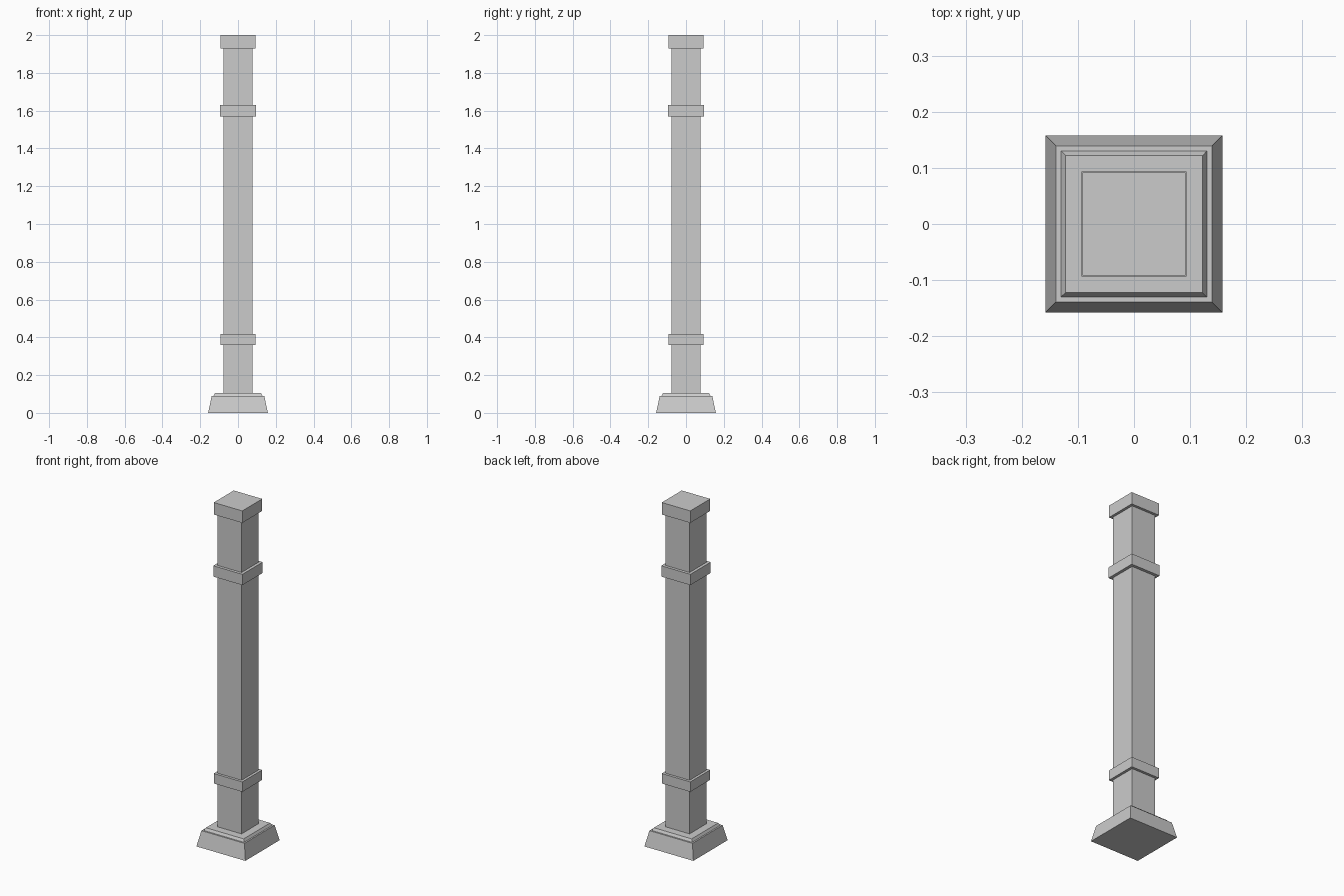
import bpy
import bmesh

if "Cube" in bpy.data.objects:
    bpy.data.objects.remove(bpy.data.objects["Cube"])


def square_block(name, z0, z1, half0, half1=None):
    """Square block from z0 to z1, tapering from half0 to half1."""
    half1 = half0 if half1 is None else half1
    bm = bmesh.new()
    bmesh.ops.create_cube(bm, size=2)
    for v in bm.verts:
        top = v.co.z > 0
        h = half1 if top else half0
        v.co = (v.co.x * h, v.co.y * h, z1 if top else z0)
    mesh = bpy.data.meshes.new(name)
    bm.to_mesh(mesh)
    bm.free()
    obj = bpy.data.objects.new(name, mesh)
    bpy.context.collection.objects.link(obj)
    return obj


# Stepped, sloping foot
square_block("base_plinth", 0.0, 0.09, 0.158, 0.139)
square_block("base_step", 0.09, 0.105, 0.130, 0.122)

# Post
square_block("shaft", 0.105, 1.93, 0.077)

# Collars and cap
square_block("lower_collar", 0.36, 0.418, 0.092)
square_block("upper_collar", 1.568, 1.631, 0.094)
square_block("cap", 1.93, 2.0, 0.092)
